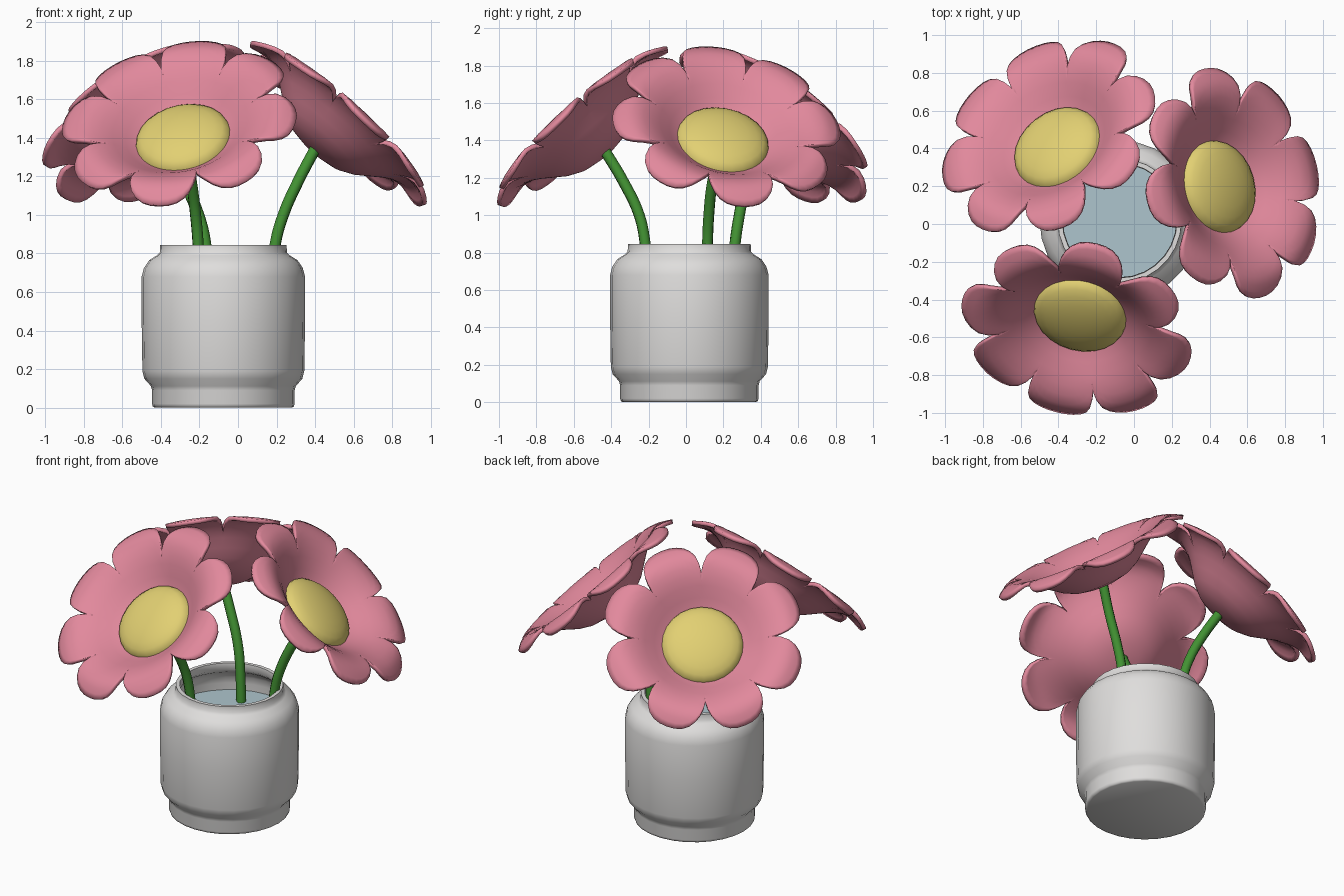
import bpy, bmesh, math
from mathutils import Vector, Matrix

if "Cube" in bpy.data.objects:
    bpy.data.objects.remove(bpy.data.objects["Cube"])


def material(name, rgb):
    m = bpy.data.materials.new(name)
    m.diffuse_color = (*rgb, 1)
    m.use_nodes = True
    m.node_tree.nodes["Principled BSDF"].inputs["Base Color"].default_value = m.diffuse_color
    return m


PINK = material("petal pink", (0.76, 0.25, 0.335))
YELLOW = material("centre yellow", (0.76, 0.63, 0.17))
GREEN = material("stem green", (0.055, 0.29, 0.033))
GREY = material("vase grey", (0.74, 0.73, 0.72))
WATER = material("water blue", (0.42, 0.56, 0.61))


def finish(ob, angle):
    bpy.ops.object.select_all(action='DESELECT')
    ob.select_set(True)
    bpy.context.view_layer.objects.active = ob
    bpy.ops.object.shade_smooth_by_angle(angle=math.radians(angle))


def add_mesh(name, bm, mat, angle=35):
    me = bpy.data.meshes.new(name)
    bm.to_mesh(me)
    bm.free()
    me.materials.append(mat)
    ob = bpy.data.objects.new(name, me)
    bpy.context.collection.objects.link(ob)
    finish(ob, angle)
    return ob


def lathe(name, profile, centre, mat, seg=28):
    bm = bmesh.new()
    vs = [bm.verts.new((r + centre[0], centre[1], z)) for r, z in profile]
    edges = [bm.edges.new(p) for p in zip(vs, vs[1:])]
    bmesh.ops.spin(bm, geom=vs + edges, cent=(*centre, 0), axis=(0, 0, 1),
                   angle=2 * math.pi, steps=seg)
    bmesh.ops.remove_doubles(bm, verts=bm.verts[:], dist=1e-4)
    bmesh.ops.recalc_face_normals(bm, faces=bm.faces[:])
    return add_mesh(name, bm, mat, 50)


# Vase: outer wall, rim, inner wall and floor in one profile
C = (-0.076, 0.018)
lathe("vase", [(0, 0), (.355, 0), (.366, .006), (.37, .02), (.37, .09), (.376, .112),
               (.41, .15), (.42, .19), (.424, .45), (.424, .68), (.412, .725), (.385, .765),
               (.345, .79), (.33, .805), (.328, .845), (.304, .845), (.300, .8), (.325, .775),
               (.365, .75), (.388, .715), (.395, .67), (.395, .2), (.35, .1),
               (.34, .03), (0, .03)], C, GREY)

# Water surface
bm = bmesh.new()
bmesh.ops.create_circle(bm, cap_ends=True, segments=28, radius=.393,
                        matrix=Matrix.Translation((*C, .625)))
add_mesh("water", bm, WATER)

# Cupped flower cross-section: radius, height along the flower's axis
CUP = [(0, 0), (.1, .003), (.2, .028), (.25, .058), (.3, .098), (.4, .175), (.5, .218),
       (.55, .208), (.63, .16)]


def cup_height(r):
    for (r0, h0), (r1, h1) in zip(CUP, CUP[1:]):
        if r <= r1:
            return h0 + (h1 - h0) * (r - r0) / (r1 - r0)
    return CUP[-1][1]


def smooth_height(r):
    return sum(cup_height(max(0, r + d * .015)) for d in (-2, -1, 0, 1, 2)) / 5


def flower_head(name, frame, phase, petals=8, sub=16):
    bm = bmesh.new()
    centre = bm.verts.new((0, 0, 0))
    rings = [.1, .18, .25, .31, .37]        # shared cup rings, then petal lobes
    lobes = [.2, .4, .6, .75, .88, 1]
    cols = []
    for p in range(petals):
        for s in range(sub):
            t = math.sin(math.pi * (s / sub - .5))      # -1..1 across one petal
            a = math.radians(phase) + (p + t / 2) * 2 * math.pi / petals
            edge = .40 + .212 * (1 - abs(t) ** 2.6) ** .58
            radii = rings + [.37 + (edge - .37) * k for k in lobes]
            cols.append([bm.verts.new((r * math.cos(a), r * math.sin(a), smooth_height(r)))
                         for r in radii])
    for c0, c1 in zip(cols, cols[1:] + cols[:1]):
        bm.faces.new((centre, c0[0], c1[0]))
        for i in range(len(c0) - 1):
            bm.faces.new((c0[i], c0[i + 1], c1[i + 1], c1[i]))
    ob = add_mesh(name, bm, PINK, 50)
    ob.matrix_world = frame
    mod = ob.modifiers.new("thickness", 'SOLIDIFY')
    mod.thickness = .025
    mod.offset = 1


def flower(name, origin, azimuth, phase, stem):
    az, el = math.radians(azimuth), math.radians(47)
    n = Vector((math.cos(el) * math.cos(az), math.cos(el) * math.sin(az), math.sin(el)))
    e1 = Vector((-math.sin(az), math.cos(az), 0))
    frame = Matrix((e1, n.cross(e1), n)).transposed().to_4x4()
    frame.translation = origin
    flower_head(name + "_petals", frame, phase)
    # Domed centre: the upper half of a flattened ball
    bm = bmesh.new()
    bmesh.ops.create_uvsphere(bm, u_segments=24, v_segments=12, radius=1)
    bmesh.ops.delete(bm, geom=[v for v in bm.verts if v.co.z < -.01], context='VERTS')
    bmesh.ops.holes_fill(bm, edges=bm.edges[:])
    bmesh.ops.transform(bm, verts=bm.verts[:], matrix=frame
                        @ Matrix.Translation((0, 0, .083)) @ Matrix.Diagonal((.25, .25, .085, 1)))
    add_mesh(name + "_centre", bm, YELLOW)
    # Stem
    cu = bpy.data.curves.new(name + "_stem", 'CURVE')
    cu.dimensions = '3D'
    cu.bevel_depth = .03
    cu.bevel_resolution = 2
    cu.resolution_u = 5
    cu.use_fill_caps = True
    sp = cu.splines.new('BEZIER')
    pts = stem + [Vector(origin) + n * .012]
    sp.bezier_points.add(len(pts) - 1)
    for bp, co in zip(sp.bezier_points, pts):
        bp.co = co
        bp.handle_left_type = bp.handle_right_type = 'AUTO'
    cu.materials.append(GREEN)
    ob = bpy.data.objects.new(name + "_stem", cu)
    bpy.context.collection.objects.link(ob)
    bpy.ops.object.select_all(action='DESELECT')
    ob.select_set(True)
    bpy.context.view_layer.objects.active = ob
    bpy.ops.object.convert(target='MESH')
    finish(bpy.context.view_layer.objects.active, 75)


flower("front_flower", (-.27, -.425, 1.335), 255, 1,
       [(-.19, -.16, .08), (-.207, -.218, .845), (-.22, -.25, 1.0), (-.243, -.335, 1.18)])
flower("right_flower", (.393, .182, 1.335), 15, -2,
       [(.14, .1, .08), (.193, .115, .845), (.235, .122, 1.0), (.315, .142, 1.18)])
flower("back_flower", (-.37, .358, 1.335), 128, 22,
       [(-.13, .21, .08), (-.168, .262, .845), (-.205, .285, 1.0), (-.285, .322, 1.18)])
